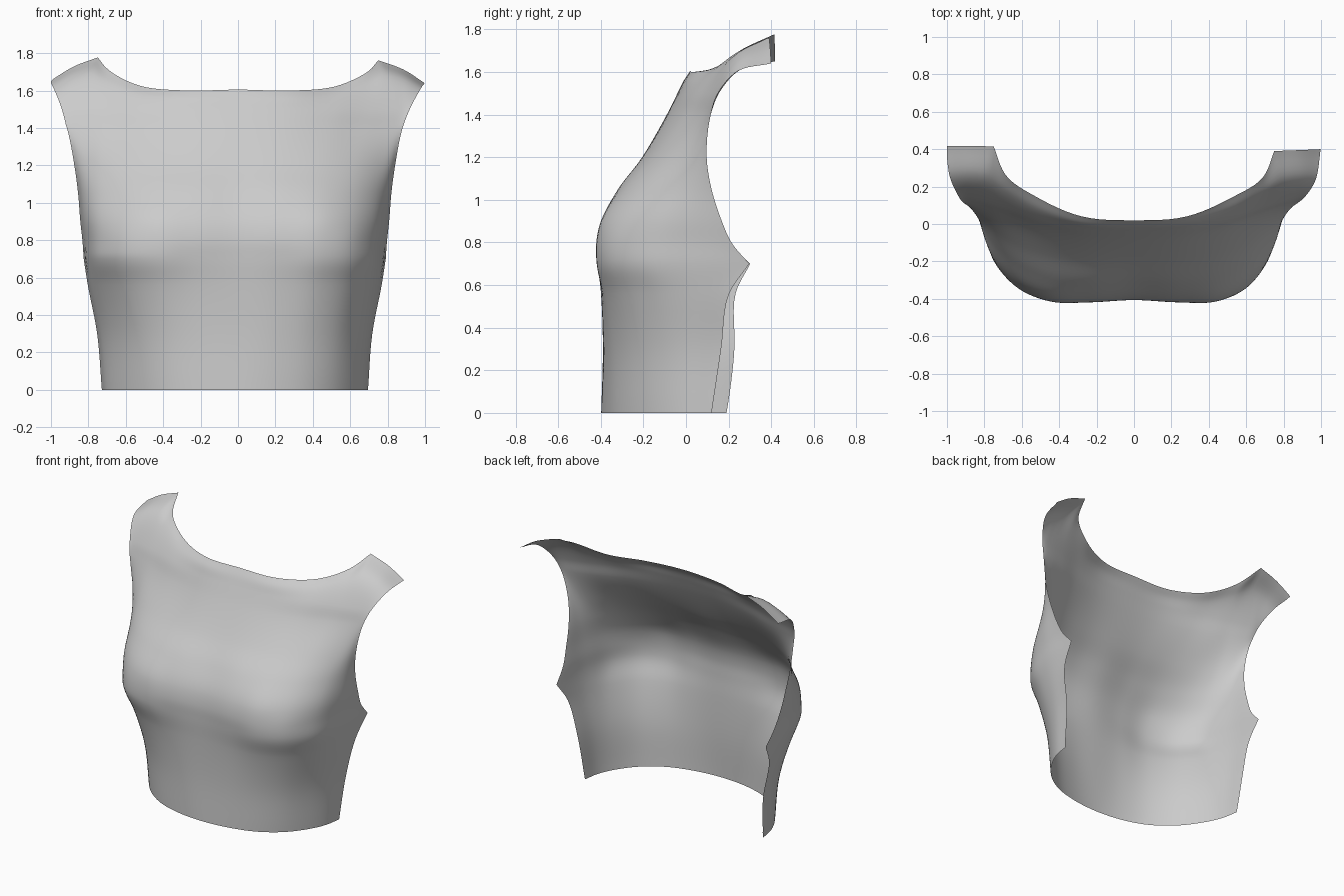
import bpy, bmesh
from mathutils import Vector as V

if "Cube" in bpy.data.objects:
    bpy.data.objects.remove(bpy.data.objects["Cube"])

# Horizontal sections: height, side edge x, then y at the fractions of the half width
FRAC = (0, .3, .55, .75, .9, .97, 1)
SECTIONS = [
    (0.00, .695, -.398, -.378, -.325, -.232, -.100, .005, .120),
    (0.30, .718, -.390, -.380, -.338, -.252, -.110, .015, .165),
    (0.56, .768, -.397, -.397, -.376, -.300, -.150, .010, .203),
    (0.70, .790, -.405, -.415, -.412, -.345, -.200, -.01, .297),
    (0.80, .797, -.405, -.418, -.412, -.340, -.190, -.01, .213),
    (0.90, .808, -.385, -.398, -.388, -.305, -.160, -.005, .168),
    (1.05, .820, -.308, -.318, -.288, -.205, -.080, .025, .120),
    (1.20, .840, -.205, -.200, -.162, -.090, .000, .055, .097),
    (1.40, .880, -.090, -.075, -.022, .045, .092, .110, .116),
    (1.50, .918, -.040, -.025, .030, .092, .132, .147, .150),
]
# Row just below the neckline, and the neckline with the shoulder edge
YOKE = [(0, -.010, 1.56), (.28, .005, 1.56), (.51, .080, 1.572), (.695, .175, 1.632),
        (.79, .232, 1.678), (.89, .248, 1.655), (.974, .245, 1.605)]
NECK = [(0, .02, 1.605), (.28, .04, 1.60), (.52, .14, 1.622), (.69, .25, 1.698),
        (.75, .39, 1.762), (.885, .395, 1.712), (.998, .40, 1.64)]


def spline(pts, n, mirror_start=False):
    """Smooth curve through points, n steps per span, non-uniform tangents."""
    pts = [V(p) for p in pts]
    d = [max((b - a).length ** .8, 1e-5) for a, b in zip(pts, pts[1:])]
    tan = []
    for i in range(len(pts)):
        if i == 0:
            t = (pts[1] - pts[0]) / d[0]
            if mirror_start:
                t = V((t.x, 0, 0))
        elif i == len(pts) - 1:
            t = (pts[i] - pts[i - 1]) / d[-1]
        else:
            a, b = (pts[i] - pts[i - 1]) / d[i - 1], (pts[i + 1] - pts[i]) / d[i]
            t = (a * d[i] + b * d[i - 1]) / (d[i] + d[i - 1])
        tan.append(t)
    out = []
    for i in range(len(pts) - 1):
        for k in range(n):
            s = k / n
            out.append(pts[i] * (2*s**3 - 3*s*s + 1) + pts[i+1] * (3*s*s - 2*s**3)
                       + tan[i] * d[i] * (s**3 - 2*s*s + s) + tan[i+1] * d[i] * (s**3 - s*s))
    return out + [pts[-1]]


def half_grid(side):
    """Grid of points from the centre line to one side seam."""
    rows = [[(f * s[1], y, s[0]) for f, y in zip(FRAC, s[2:])] for s in SECTIONS]
    lines = [spline(r, 6, True) for r in rows + [YOKE]]
    # the neck point stays a sharp corner
    lines.append(spline(NECK[:5], 6, True)[:-1] + spline(NECK[4:], 6))
    raw = list(zip(*lines))
    cols = [spline(c, 6) for c in raw]
    # the underarm point, where side seam meets armhole, is sharp
    edge = raw[-1]
    cols[-1] = spline(edge[:4], 6)[:-1] + spline(edge[3:], 6)
    for col in cols:
        for p in col:
            if side < 0:   # the left side is slightly wider and wraps further back
                w = min(p.x / .71, 1) ** 3
                p.y += w * (max(0, .075 * (1 - (p.z / .72) ** 2)) + max(0, .025 * (p.z - 1.4) / .36))
                p.z += w * max(0, .015 * (p.z - 1.4) / .36)
                p.x += .035 * w * max(0, min(1, (1.72 - p.z) / .3))
                p.x = min(p.x, 1.0)
            p.x *= side
    return cols


def make_sheet(name, cols):
    bm = bmesh.new()
    vs = [[bm.verts.new(p) for p in c] for c in cols]
    for a, b in zip(vs, vs[1:]):
        for j in range(len(a) - 1):
            bm.faces.new((a[j], b[j], b[j + 1], a[j + 1]))
    me = bpy.data.meshes.new(name)
    bm.to_mesh(me)
    bm.free()
    for p in me.polygons:
        p.use_smooth = True
    ob = bpy.data.objects.new(name, me)
    bpy.context.collection.objects.link(ob)
    return ob


# Bodice front panel: left half reversed, then right half
grid = half_grid(-1)[:0:-1] + half_grid(1)
make_sheet("bodice_front", grid)

# Folded hem just inside the bottom edge
hem = []
for c in grid:
    a, b = c[0], c[1]
    top = a + (b - a) * (.042 / max(b.z - a.z, 1e-4))
    hem.append([V((p.x * .997, p.y * .997, p.z)) for p in (a, top)])
make_sheet("bottom_hem", hem)
